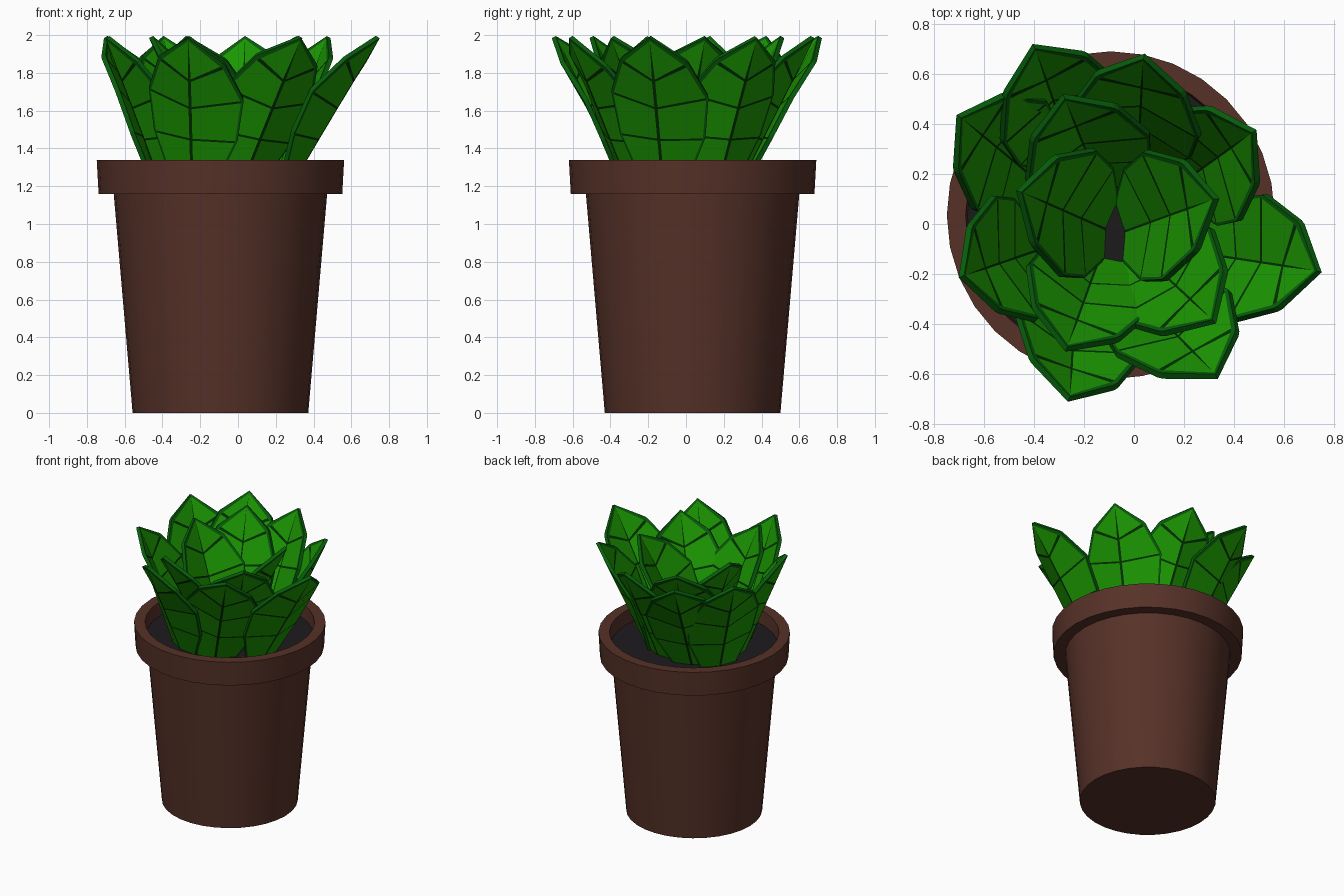
import bpy
import bmesh
import math
from mathutils import Vector

cube = bpy.data.objects.get("Cube")
if cube:
    bpy.data.objects.remove(cube, do_unlink=True)


def make_material(name, rgb):
    mat = bpy.data.materials.new(name)
    mat.use_nodes = True
    color = (*rgb, 1)
    mat.diffuse_color = color
    mat.node_tree.nodes["Principled BSDF"].inputs["Base Color"].default_value = color
    return mat


clay = make_material("brown clay", (0.093, 0.031, 0.021))
earth = make_material("dark soil", (0.012, 0.011, 0.012))
blade = make_material("leaf green", (0.011, 0.31, 0.0005))
edge = make_material("leaf edge green", (0.002, 0.11, 0.003))
vein = make_material("dark vein green", (0.0005, 0.03, 0.0005))

POT = Vector((-0.093, 0.035, 0))
HEART = Vector((-0.08, 0, 0))


def make_object(name, bm, materials):
    mesh = bpy.data.meshes.new(name)
    bm.to_mesh(mesh)
    bm.free()
    obj = bpy.data.objects.new(name, mesh)
    bpy.context.collection.objects.link(obj)
    for mat in materials:
        mesh.materials.append(mat)
    return obj


def lathe(name, profile, mat, sides=32):
    """Turn a radius/height profile around the pot axis."""
    bm = bmesh.new()
    verts = [bm.verts.new((r, 0, z)) for r, z in profile]
    edges = [bm.edges.new(pair) for pair in zip(verts, verts[1:])]
    bmesh.ops.spin(bm, geom=verts + edges, cent=(0, 0, 0), axis=(0, 0, 1),
                   angle=math.tau, steps=sides, use_duplicate=False)
    bmesh.ops.remove_doubles(bm, verts=bm.verts, dist=0.0001)
    bmesh.ops.recalc_face_normals(bm, faces=bm.faces)
    obj = make_object(name, bm, [mat])
    obj.location = POT
    bpy.ops.object.select_all(action="DESELECT")
    obj.select_set(True)
    bpy.context.view_layer.objects.active = obj
    bpy.ops.object.shade_smooth_by_angle(angle=math.radians(30))


# Pot with a raised collar, and the soil inside it
lathe("pot", [(0, 0), (0.465, 0), (0.565, 1.16), (0.645, 1.16), (0.655, 1.34),
              (0.58, 1.34), (0.57, 1.2), (0, 1.2)], clay)
lathe("soil", [(0, 1.21), (0.571, 1.21), (0.574, 1.24), (0, 1.24)], earth)

# Leaf rows: position on the midrib, position at the edge, half width.
# Each pair of close rows is a cross vein.
ROWS = [(0, 0, 0.12), (0.3, 0.32, 0.228), (0.314, 0.334, 0.232),
        (0.52, 0.61, 0.262), (0.535, 0.625, 0.26),
        (0.71, 0.84, 0.185), (0.727, 0.856, 0.172), (1, 1, 0)]
BORDER, RIB, CUP = 0.013, 0.0065, 1.6


def leaf(name, base, tip):
    base = Vector((*base, 1.22))
    tip = Vector((*tip, 1.99))
    spine = tip - base
    out = (base + tip) / 2 - HEART
    out.z = 0
    out.normalize()
    side = spine.cross(out).normalized()

    bm = bmesh.new()
    grid = []
    for middle, margin, w in ROWS:
        inner = max(w - BORDER, 0)
        rib = min(RIB, inner)
        row = []
        for i, a in enumerate((-w, -inner, -rib, rib, inner, w)):
            t = middle + (margin - middle) * abs(a) / w if w else middle
            if i not in (0, 5):
                t *= 0.98
            point = base + spine * t + side * a - out * abs(a) * w * CUP
            row.append(bm.verts.new(point))
        grid.append(row)

    # Border, blade, midrib, blade, border across; cross veins on thin rows
    for j in range(len(ROWS) - 1):
        for i in range(5):
            face = bm.faces.new((grid[j][i], grid[j][i + 1],
                                 grid[j + 1][i + 1], grid[j + 1][i]))
            if i in (0, 4):
                face.material_index = 1
            elif i == 2 or j % 2:
                face.material_index = 2
    bmesh.ops.remove_doubles(bm, verts=bm.verts, dist=0.0005)
    bmesh.ops.recalc_face_normals(bm, faces=bm.faces)
    obj = make_object(name, bm, [blade, edge, vein])
    solid = obj.modifiers.new("thickness", "SOLIDIFY")
    solid.thickness = 0.025
    solid.offset = 0


# Each leaf: root on the soil, then tip
OUTER = [((-0.25, 0.28), (-0.40, 0.71)), ((0.02, 0.28), (0.04, 0.67)),
         ((0.20, 0.17), (0.48, 0.37)), ((0.28, -0.12), (0.74, -0.19)),
         ((0.02, -0.30), (0.33, -0.61)), ((-0.24, -0.32), (-0.26, -0.70)),
         ((-0.40, -0.11), (-0.69, -0.21)), ((-0.41, 0.19), (-0.70, 0.43))]
MIDDLE = [((-0.13, 0.14), (-0.28, 0.51)), ((-0.14, -0.14), (-0.27, -0.5)),
          ((0.02, -0.11), (0.32, -0.39))]
INNER = [((-0.03, -0.03), (0.33, 0.1)), ((-0.12, -0.02), (-0.46, 0.13))]

for label, ring in (("outer_leaf", OUTER), ("middle_leaf", MIDDLE),
                    ("inner_leaf", INNER)):
    for n, (root, end) in enumerate(ring, 1):
        leaf(f"{label}_{n}", root, end)
